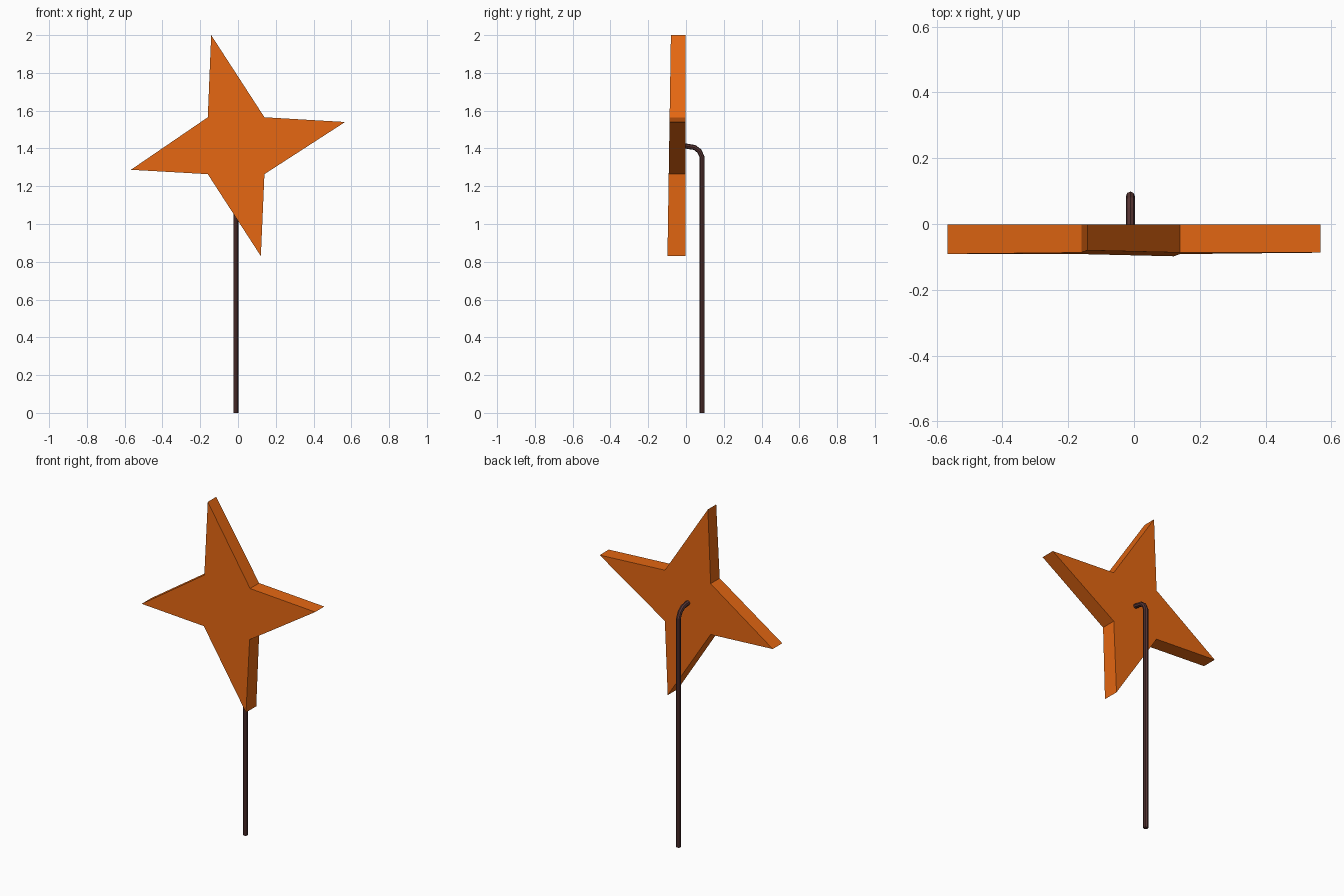
import bpy, bmesh, math
from mathutils import Vector

if "Cube" in bpy.data.objects:
    bpy.data.objects.remove(bpy.data.objects["Cube"])


def material(name, rgb):
    m = bpy.data.materials.new(name)
    m.diffuse_color = (*rgb, 1)
    m.use_nodes = True
    m.node_tree.nodes["Principled BSDF"].inputs["Base Color"].default_value = m.diffuse_color
    return m


def make_object(name, bm, mat):
    bmesh.ops.recalc_face_normals(bm, faces=bm.faces)
    me = bpy.data.meshes.new(name)
    bm.to_mesh(me)
    bm.free()
    me.materials.append(mat)
    ob = bpy.data.objects.new(name, me)
    bpy.context.collection.objects.link(ob)
    return ob


orange = material("orange", (0.78, 0.135, 0.006))
brown = material("dark brown", (0.095, 0.035, 0.033))

# Four-pointed star: outline (x, z), back at y = 0, front leaning slightly
outline = [(-0.142, 2.0), (0.14, 1.565), (0.567, 1.54), (0.14, 1.264),
           (0.121, 0.83), (-0.16, 1.264), (-0.567, 1.287), (-0.16, 1.565)]
bm = bmesh.new()
back = [bm.verts.new((x, -0.002, z)) for x, z in outline]
front = [bm.verts.new((x, -0.080 - 0.0155 * (2.0 - z), z)) for x, z in outline]
bm.faces.new(back)
bm.faces.new(front)
n = len(outline)
for i in range(n):
    j = (i + 1) % n
    bm.faces.new((back[i], back[j], front[j], front[i]))
make_object("star", bm, orange)

# Bent stake: octagonal tube swept along a path (y, z)
path = [Vector((-0.011, y, z)) for y, z in
        [(0.085, 0), (0.085, 1.355), (0.071, 1.386), (0.046, 1.405), (-0.01, 1.414)]]
sides, radius = 8, 0.0135
bm = bmesh.new()
rings = []
for i, p in enumerate(path):
    d = (path[min(i + 1, len(path) - 1)] - path[max(i - 1, 0)]).normalized()
    if i == 0:
        d = Vector((0, 0, 1))
    across = Vector((1, 0, 0))
    up = d.cross(across)
    ring = []
    for k in range(sides):
        a = math.tau * k / sides
        ring.append(bm.verts.new(p + radius * (math.cos(a) * across + math.sin(a) * up)))
    rings.append(ring)
for r0, r1 in zip(rings, rings[1:]):
    for k in range(sides):
        m = (k + 1) % sides
        bm.faces.new((r0[k], r0[m], r1[m], r1[k]))
bm.faces.new(rings[0])
bm.faces.new(rings[-1])
make_object("stake", bm, brown)
